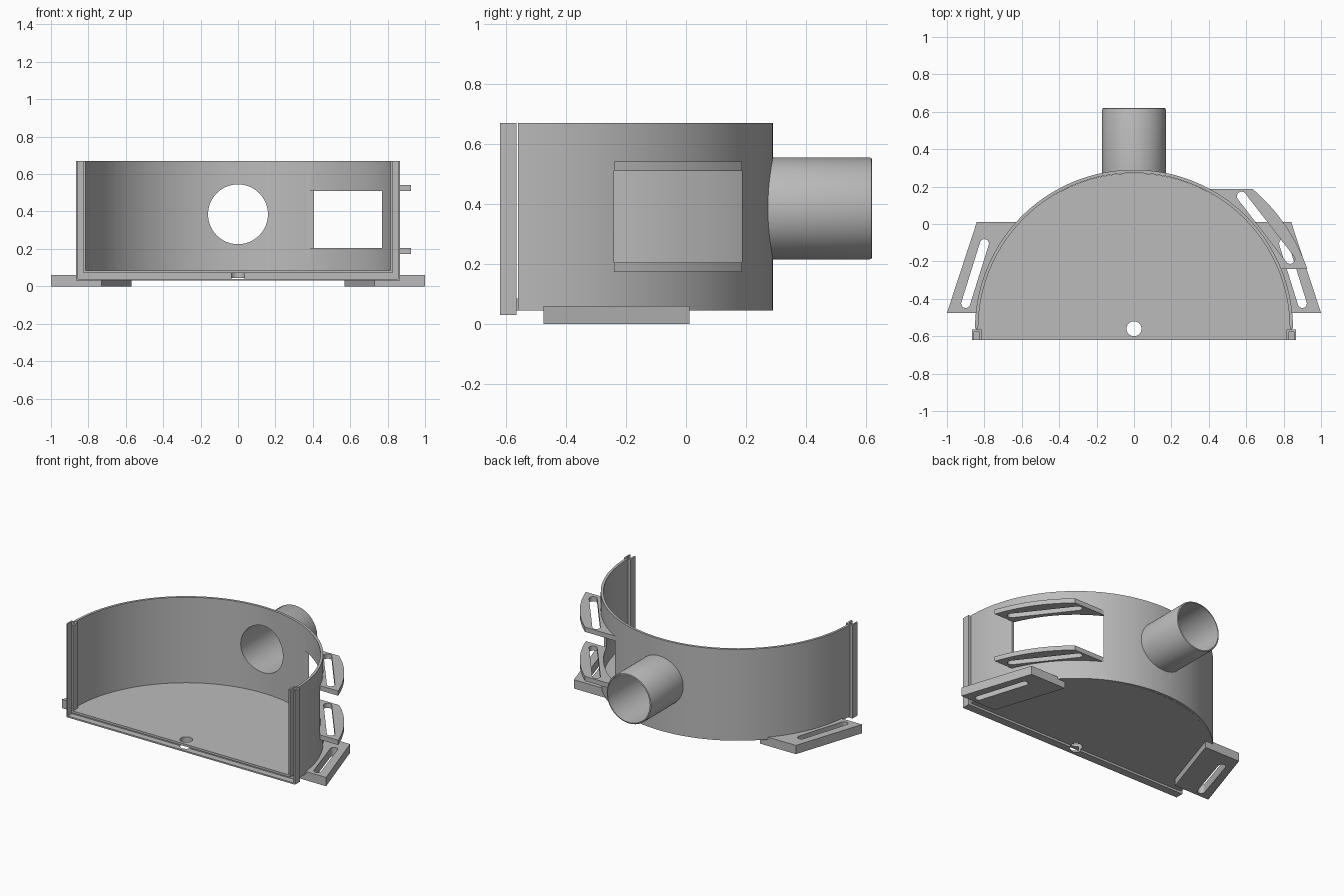
import bpy, bmesh, math
from mathutils import Vector

cube = bpy.data.objects.get("Cube")
if cube:
    bpy.data.objects.remove(cube, do_unlink=True)

grey = bpy.data.materials.new("plain grey")
grey.use_nodes = True
COLOUR = (0.5, 0.5, 0.5, 1)
grey.diffuse_color = COLOUR
grey.node_tree.nodes["Principled BSDF"].inputs["Base Color"].default_value = COLOUR

CY = -0.56            # y of the housing's round centre
R_OUT, R_IN = 0.85, 0.833
R_MID = (R_OUT + R_IN) / 2
TUBE_Z = 0.385


def arc(cx, cy, r, a0, a1, n=48):
    """Points on an arc, angles in degrees."""
    return [(cx + r * math.cos(math.radians(a0 + (a1 - a0) * i / n)),
             cy + r * math.sin(math.radians(a0 + (a1 - a0) * i / n))) for i in range(n + 1)]


def circle(cx, cy, r, n=64):
    return arc(cx, cy, r, 0, 360, n)[:-1]


def prism(name, pts, lo, hi, axis="Z"):
    """Extrude an outline along z, or an x-z outline along y."""
    bm = bmesh.new()
    place = (lambda p, d: (p[0], p[1], d)) if axis == "Z" else (lambda p, d: (p[0], d, p[1]))
    face = bm.faces.new([bm.verts.new(place(p, lo)) for p in pts])
    ext = bmesh.ops.extrude_face_region(bm, geom=[face])
    move = Vector(place((0, 0), hi - lo))
    bmesh.ops.translate(bm, vec=move, verts=[v for v in ext["geom"] if isinstance(v, bmesh.types.BMVert)])
    bmesh.ops.recalc_face_normals(bm, faces=bm.faces)
    mesh = bpy.data.meshes.new(name)
    bm.to_mesh(mesh)
    bm.free()
    mesh.materials.append(grey)
    obj = bpy.data.objects.new(name, mesh)
    bpy.context.collection.objects.link(obj)
    return obj


def activate(obj):
    bpy.ops.object.select_all(action="DESELECT")
    obj.select_set(True)
    bpy.context.view_layer.objects.active = obj


def cut(obj, *cutters):
    """Subtract the cutters and discard them."""
    activate(obj)
    for c in cutters:
        c.hide_render = True
        mod = obj.modifiers.new("cut", "BOOLEAN")
        mod.operation, mod.solver, mod.object = "DIFFERENCE", "EXACT", c
        bpy.ops.object.modifier_apply(modifier=mod.name)
        bpy.data.objects.remove(c, do_unlink=True)


def smooth(obj):
    activate(obj)
    bpy.ops.object.shade_smooth_by_angle(angle=math.radians(30))


def rect(x0, y0, x1, y1):
    return [(x0, y0), (x1, y0), (x1, y1), (x0, y1)]


def slot(p, q, r):
    """Outline of a straight slot with round ends."""
    a = math.degrees(math.atan2(q[1] - p[1], q[0] - p[0]))
    return arc(*q, r, a - 90, a + 90, 12) + arc(*p, r, a + 90, a + 270, 12)


def channel(outer, inner, bottom, floor, top):
    """Outline of an upright U."""
    return [(-outer, bottom), (outer, bottom), (outer, top), (inner, top),
            (inner, floor), (-inner, floor), (-inner, top), (-outer, top)]


def pin_hole():
    return prism("pin_cutter", circle(0, CY, 0.04, 32), -0.1, 0.3)


# Curved wall with tube opening and side window
WIN_Y0, WIN_Y1 = -0.24, 0.187
WIN_Z0, WIN_Z1 = 0.205, 0.51
wall = prism("curved_wall", arc(0, CY, R_OUT, 0, 180, 96) + arc(0, CY, R_IN, 180, 0, 96), 0.045, 0.67)
cut(wall,
    prism("bore_cutter", circle(0, TUBE_Z, 0.16), 0, 0.5, "Y"),
    prism("window_cutter", rect(0.2, WIN_Y0, 1, WIN_Y1), WIN_Z0, WIN_Z1))
smooth(wall)

# Half-round floor
floor = prism("floor", arc(0, CY - 0.01, R_MID, 0, 180, 96), 0.045, 0.085)
cut(floor, pin_hole())
smooth(floor)

# Front frame with a groove for a sliding panel
frame = prism("front_frame", channel(0.865, 0.815, 0.03, 0.085, 0.67), -0.62, -0.565, "Y")
cut(frame,
    prism("groove_cutter", channel(0.855, 0.827, 0.04, 0.07, 0.8), -0.7, -0.577, "Y"),
    pin_hole())
smooth(frame)

# Rear tube with bevelled mouth
tube = prism("rear_tube", circle(0, TUBE_Z, 0.17), 0.2, 0.62, "Y")
bm = bmesh.new()
bm.from_mesh(tube.data)
rim = [e for e in bm.edges if all(v.co.y > 0.61 for v in e.verts)]
bmesh.ops.bevel(bm, geom=rim, offset=0.008, segments=2, affect="EDGES", profile=0.5)
bm.to_mesh(tube.data)
bm.free()
cut(tube,
    prism("bore_cutter", circle(0, TUBE_Z, 0.16), 0, 0.8, "Y"),
    prism("round_cutter", circle(0, CY, R_MID, 192), 0, 1))
smooth(tube)


# Slotted shelves above and below the window
def angle_at(r, y):
    return math.degrees(math.asin((y - CY) / r))


R_SHELF = 0.98
shelf_outline = (arc(0, CY, R_SHELF, angle_at(R_SHELF, WIN_Y0), angle_at(R_SHELF, WIN_Y1), 24)
                 + arc(0, CY, R_MID, angle_at(R_MID, WIN_Y1), angle_at(R_MID, WIN_Y0), 24))
for name, z in (("lower_shelf", WIN_Z0 - 0.032), ("upper_shelf", WIN_Z1)):
    shelf = prism(name, shelf_outline, z, z + 0.032)
    cut(shelf, prism("slot_cutter", slot((0.575, 0.148), (0.835, -0.188), 0.025), 0, 1))
    smooth(shelf)

# Slotted mounting feet
for name, s in (("left_foot", 1), ("right_foot", -1)):
    foot = prism(name, [(s * x, y) for x, y in
                        ((1, -0.475), (0.84, 0.012), (0.57, 0.012), (0.73, -0.475))], 0, 0.06)
    cut(foot, prism("slot_cutter", slot((s * 0.8, -0.105), (s * 0.9, -0.425), 0.024), -0.1, 0.2))
    smooth(foot)
